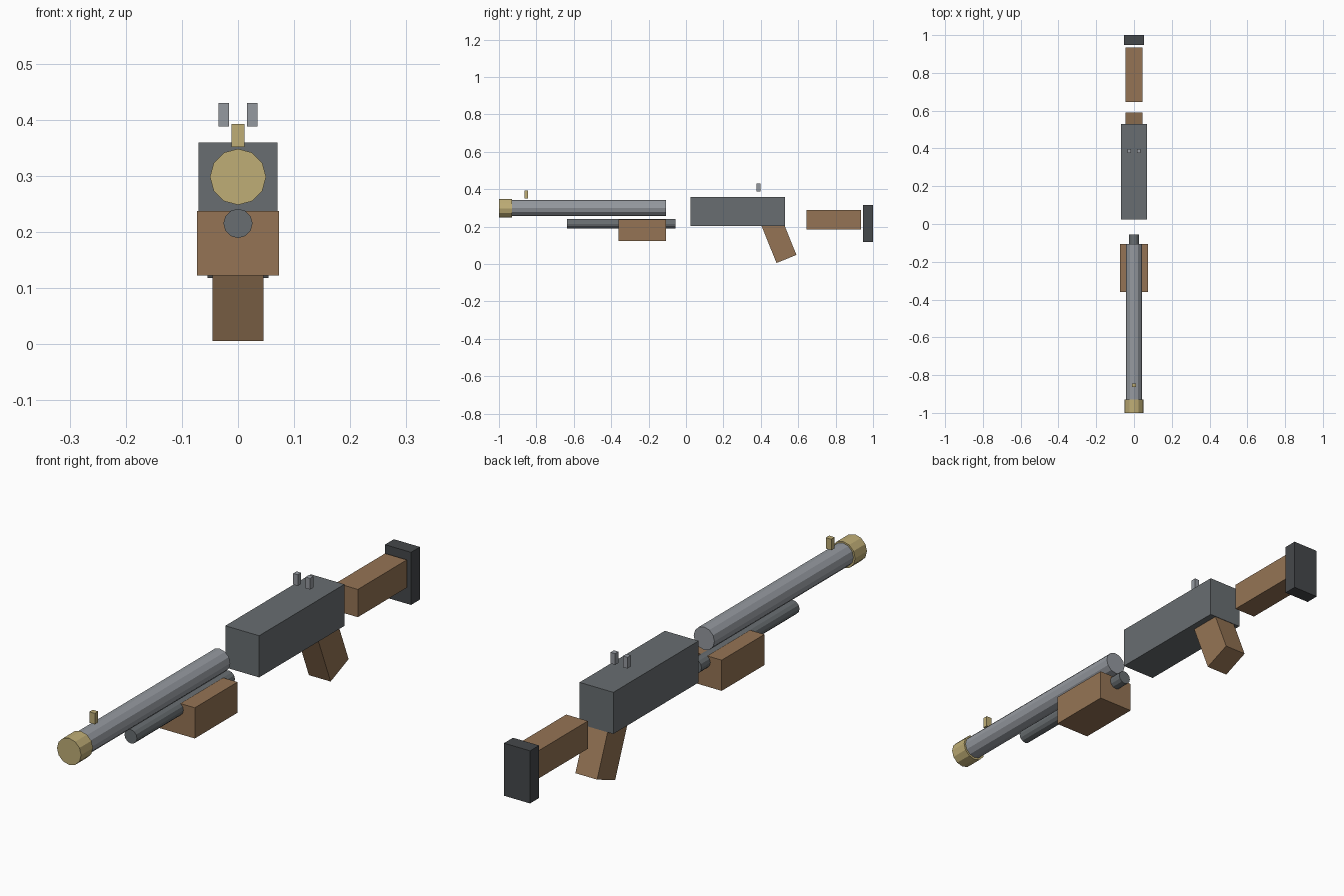
import bpy, math

if "Cube" in bpy.data.objects:
    bpy.data.objects.remove(bpy.data.objects["Cube"])


def material(name, rgb):
    m = bpy.data.materials.new(name)
    m.diffuse_color = (*rgb, 1)
    m.use_nodes = True
    m.node_tree.nodes["Principled BSDF"].inputs["Base Color"].default_value = m.diffuse_color
    return m


STEEL = material("steel", (0.30, 0.32, 0.35))
GUNMETAL = material("gunmetal", (0.14, 0.155, 0.165))
WOOD = material("wood", (0.30, 0.175, 0.09))
RUBBER = material("rubber", (0.06, 0.065, 0.07))
BRASS = material("brass", (0.52, 0.42, 0.18))


def finish(name, mat):
    ob = bpy.context.object
    ob.name = name
    ob.data.materials.append(mat)
    return ob


def box(name, x, y, z, mat):
    """Box from (min, max) ranges on each axis."""
    bpy.ops.mesh.primitive_cube_add(size=1, location=[sum(r) / 2 for r in (x, y, z)])
    ob = finish(name, mat)
    ob.scale = [r[1] - r[0] for r in (x, y, z)]
    return ob


def rod(name, radius, y, z, mat, sides=12):
    """Faceted cylinder lying along y."""
    bpy.ops.mesh.primitive_cylinder_add(vertices=sides, radius=radius, depth=y[1] - y[0],
                                        location=(0, sum(y) / 2, z),
                                        rotation=(math.pi / 2, 0, 0))
    return finish(name, mat)


# Barrel group
rod("barrel", 0.043, (-0.93, -0.107), 0.299, STEEL)
rod("muzzle_ring", 0.05, (-1.0, -0.93), 0.298, BRASS)
rod("magazine_tube", 0.026, (-0.635, -0.055), 0.215, GUNMETAL)
box("front_sight", (-0.0115, 0.0115), (-0.864, -0.844), (0.351, 0.392), BRASS)
box("fore_end", (-0.073, 0.073), (-0.36, -0.107), (0.122, 0.237), WOOD)

# Receiver with a pair of rear sight posts
box("receiver", (-0.07, 0.07), (0.025, 0.53), (0.203, 0.359), GUNMETAL)
for side, s in (("left", -1), ("right", 1)):
    box("rear_sight_" + side, sorted((s * 0.016, s * 0.035)),
        (0.377, 0.397), (0.388, 0.43), STEEL)

# Pistol grip, raked backwards
grip = box("grip", (-0.045, 0.045), (0.439, 0.554), (0.026, 0.246), WOOD)
grip.location = (0, 0.496, 0.129)
grip.rotation_euler.x = math.radians(22)

# Stock and butt pad
box("stock", (-0.045, 0.045), (0.645, 0.935), (0.185, 0.289), WOOD)
box("butt_pad", (-0.054, 0.054), (0.947, 1.0), (0.118, 0.315), RUBBER)
